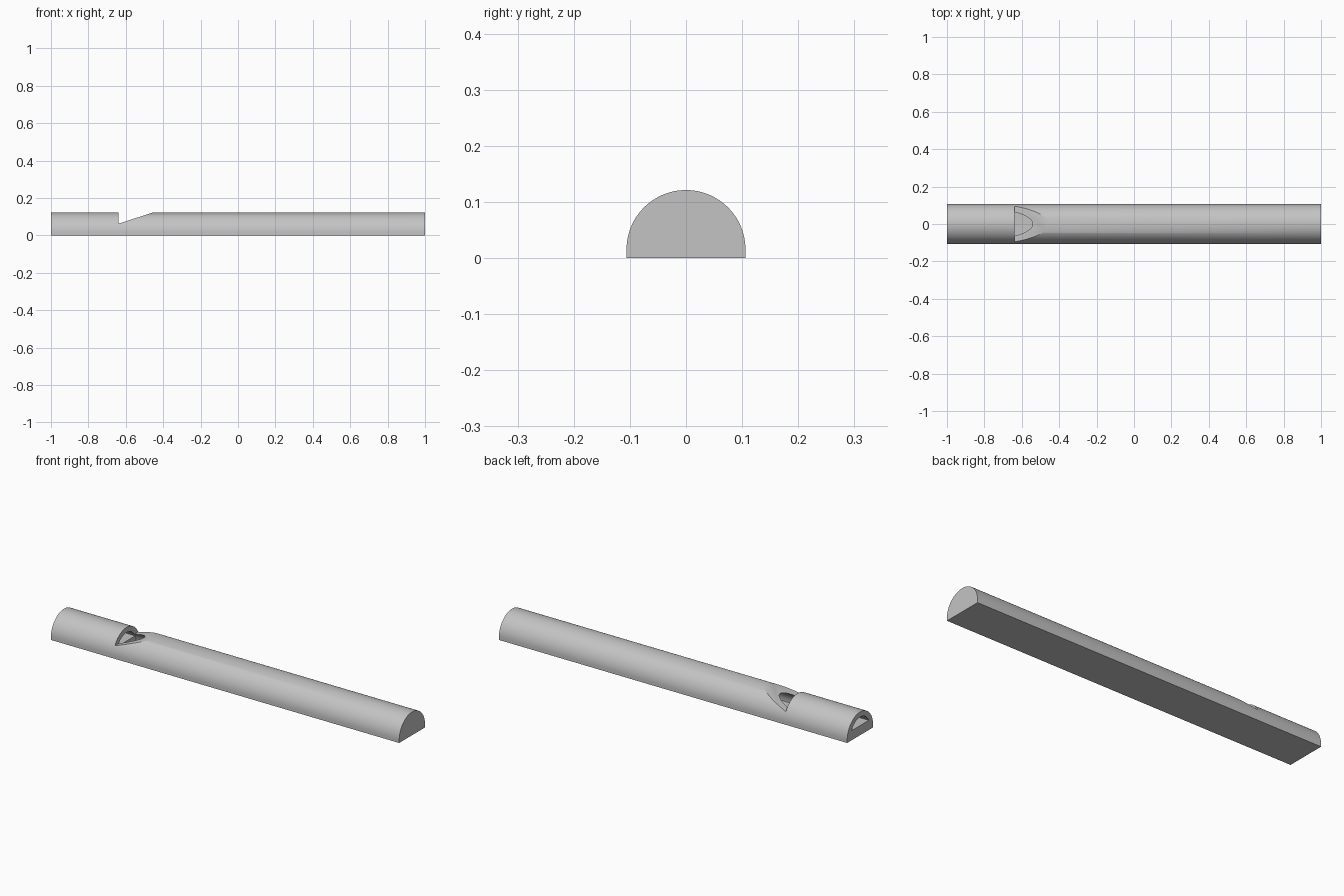
import bpy, bmesh, math
from mathutils import Vector

cube = bpy.data.objects.get("Cube")
if cube:
    bpy.data.objects.remove(cube, do_unlink=True)

CENTRE = 0.015       # height of the arc centre
OUTER, BORE = 0.106, 0.079
SLOT = -0.64         # x of the sounding edge's straight wall

grey = bpy.data.materials.new("plain_grey")
grey.use_nodes = True
colour = (0.55, 0.55, 0.55, 1)
grey.diffuse_color = colour
grey.node_tree.nodes["Principled BSDF"].inputs["Base Color"].default_value = colour


def arc(radius, start, end, steps):
    """Points (y, z) along an arc about the tube axis."""
    angles = [start + (end - start) * i / steps for i in range(steps + 1)]
    return [(radius * math.cos(a), CENTRE + radius * math.sin(a)) for a in angles]


def prism(name, outline, offset):
    """Closed solid made by sweeping a 3D outline along an offset."""
    bm = bmesh.new()
    face = bm.faces.new([bm.verts.new(p) for p in outline])
    swept = bmesh.ops.extrude_face_region(bm, geom=[face])["geom"]
    bmesh.ops.translate(bm, vec=Vector(offset),
                        verts=[v for v in swept if isinstance(v, bmesh.types.BMVert)])
    # extruding a lone face keeps the starting cap
    bmesh.ops.recalc_face_normals(bm, faces=bm.faces)
    mesh = bpy.data.meshes.new(name)
    bm.to_mesh(mesh)
    bm.free()
    mesh.materials.append(grey)
    obj = bpy.data.objects.new(name, mesh)
    bpy.context.collection.objects.link(obj)
    return obj


def along_x(name, profile, x0, x1):
    return prism(name, [(x0, y, z) for y, z in profile], (x1 - x0, 0, 0))


def activate(obj):
    bpy.ops.object.select_all(action='DESELECT')
    obj.select_set(True)
    bpy.context.view_layer.objects.active = obj


def cut(obj, cutter):
    cutter.hide_render = True
    mod = obj.modifiers.new("cut", 'BOOLEAN')
    mod.operation, mod.solver, mod.object = 'DIFFERENCE', 'EXACT', cutter
    activate(obj)
    bpy.ops.object.modifier_apply(modifier=mod.name)
    bpy.data.objects.remove(cutter, do_unlink=True)


# Half-round body with short upright sides and a flat base
body = along_x("whistle_body",
               [(-OUTER, 0), (OUTER, 0)] + arc(OUTER, 0, math.pi, 64), -1, 1)

# Half-round bore, open at the mouth end and closed at the far end
cut(body, along_x("bore_cutter", arc(BORE, 0, math.pi, 48), -1.05, 0.97))

# Sloped sound opening in the top
wedge = [(SLOT, 0.062), (SLOT, 0.2), (-0.214, 0.2)]
cut(body, prism("opening_cutter", [(x, -0.2, z) for x, z in wedge], (0, 0.4, 0)))

# Block filling the lower bore, leaving the air slot above it
rise = math.asin((0.05 - CENTRE) / BORE)
block = along_x("mouth_block",
                arc(BORE, 0, rise, 8) + arc(BORE, math.pi - rise, math.pi, 8), -1, SLOT)

for part in (body, block):
    activate(part)
    bpy.ops.object.shade_smooth_by_angle(angle=math.radians(30))
